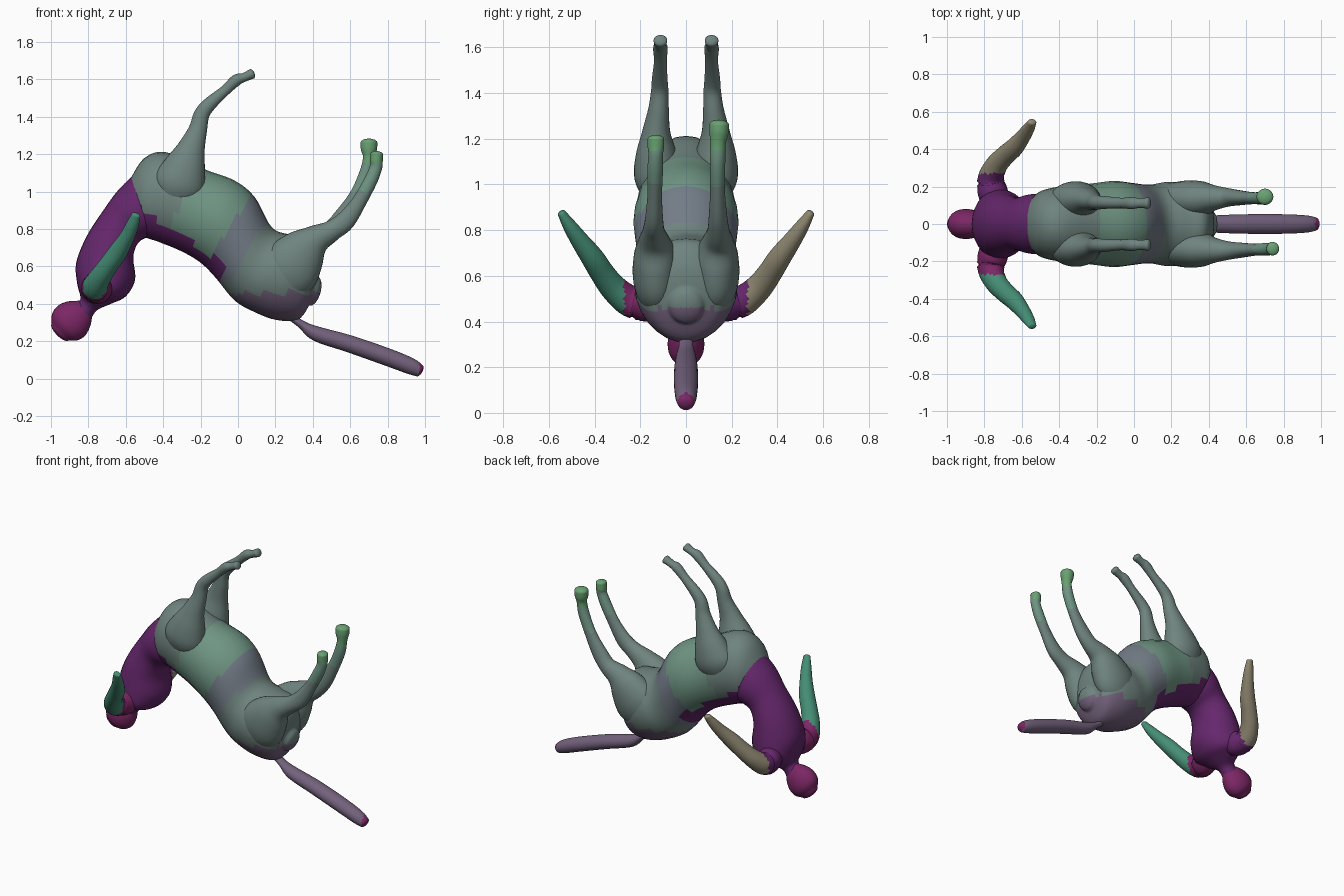
import bpy, math
from mathutils import Vector

V = Vector
COLORS = {
    "grey_green": (0.16, 0.23, 0.21), "belly_green": (0.16, 0.30, 0.23),
    "slate": (0.17, 0.20, 0.24), "purple": (0.13, 0.02, 0.15),
    "plum": (0.20, 0.02, 0.13), "mauve": (0.17, 0.12, 0.20),
    "teal": (0.06, 0.27, 0.18), "tan": (0.28, 0.25, 0.17),
    "hoof_green": (0.14, 0.36, 0.17),
}
MATS = {}
for key, c in COLORS.items():
    MATS[key] = bpy.data.materials.new(key)
    MATS[key].diffuse_color = (*c, 1)


def spline(rows, steps):
    """Catmull-Rom interpolation of rows of numbers."""
    out = []
    n = len(rows)
    for i in range(n - 1):
        p = [rows[max(0, min(n - 1, i + k))] for k in (-1, 0, 1, 2)]
        for s in range(steps):
            t = s / steps
            out.append([0.5 * (2 * b + (c - a) * t + (2 * a - 5 * b + 4 * c - d) * t * t
                               + (3 * b - a - 3 * c + d) * t ** 3)
                        for a, b, c, d in zip(*p)])
    out.append(list(rows[-1]))
    return out


def skin(name, rings, paint):
    """Skin (centre, half axis, half axis) ellipses; paint maps a point to a colour."""
    sides = 28
    # rounded end caps
    def cap(a, b):
        (c, u, v) = a
        d = (c - b[0]).normalized() * min(u.length, v.length) * 0.5
        return [(c + d * math.sin(w), u * math.cos(w), v * math.cos(w))
                for w in (0.4, 0.8, 1.2, 1.5)]
    rings = cap(rings[0], rings[1])[::-1] + rings + cap(rings[-1], rings[-2])
    verts, faces = [], []
    for c, u, v in rings:
        for k in range(sides):
            a = 2 * math.pi * k / sides
            verts.append(c + u * math.cos(a) + v * math.sin(a))
    for i in range(len(rings) - 1):
        for k in range(sides):
            m = (k + 1) % sides
            faces.append((i * sides + k, i * sides + m,
                          (i + 1) * sides + m, (i + 1) * sides + k))
    faces.append(tuple(range(sides))[::-1])
    faces.append(tuple(range((len(rings) - 1) * sides, len(rings) * sides)))
    me = bpy.data.meshes.new(name)
    me.from_pydata(verts, [], faces)
    keys = [paint] if isinstance(paint, str) else list(COLORS)
    for key in keys:
        me.materials.append(MATS[key])
    for f in me.polygons:
        f.use_smooth = True
        if len(keys) > 1:
            f.material_index = keys.index(paint(f.center))
    me.update()
    ob = bpy.data.objects.new(name, me)
    bpy.context.collection.objects.link(ob)
    return ob


def slab(name, rows, paint):
    """Rows: x1, z1, x2, z2 (two outline points) and half width in y."""
    rings = []
    for x1, z1, x2, z2, w in spline(rows, 5):
        a, b = V((x1, 0, z1)), V((x2, 0, z2))
        rings.append(((a + b) / 2, (b - a) / 2, V((0, w, 0))))
    return skin(name, rings, paint)


def limb(name, rows, paint, side=1):
    """Rows: x, y, z, in-plane radius, sideways radius."""
    pts = spline(rows, 5)
    rings = []
    for i, (x, y, z, r, w) in enumerate(pts):
        t = (V(pts[min(i + 1, len(pts) - 1)][:3]) - V(pts[max(i - 1, 0)][:3])).normalized()
        s = V((0, 1, 0))
        s = (s - t * s.dot(t)).normalized()
        u = t.cross(s) * r
        rings.append((V((x, y, z)), u, s * w))
    rings = [tuple(V((p.x, p.y * side, p.z)) for p in ring) for ring in rings]
    return skin(name, rings, paint)


# horse barrel, chest to rump
def body_paint(p):
    along = 0.83 * p.x - 0.55 * p.z
    up = 0.55 * p.x + 0.83 * p.z
    if up < 0.47 and along < -0.38:
        return "purple"
    if along < -0.76:
        return "grey_green"
    if along < -0.48:
        return "belly_green"
    if along < -0.33:
        return "slate"
    return "mauve" if p.z < 0.46 else "grey_green"


slab("horse_body", [
    (-0.57, 0.86, -0.58, 1.06, 0.10), (-0.52, 0.77, -0.50, 1.18, 0.17),
    (-0.42, 0.73, -0.38, 1.21, 0.20), (-0.30, 0.68, -0.18, 1.12, 0.215),
    (-0.20, 0.62, -0.02, 1.06, 0.23), (-0.12, 0.54, 0.09, 0.97, 0.22),
    (-0.02, 0.42, 0.18, 0.81, 0.21), (0.08, 0.36, 0.28, 0.77, 0.225),
    (0.20, 0.315, 0.38, 0.75, 0.215), (0.32, 0.315, 0.425, 0.65, 0.16),
    (0.38, 0.39, 0.425, 0.55, 0.08)], body_paint)

# human torso, waist to neck
slab("torso", [
    (-0.50, 1.14, -0.38, 0.80, 0.15), (-0.63, 1.02, -0.46, 0.765, 0.16),
    (-0.72, 0.90, -0.53, 0.73, 0.14), (-0.81, 0.76, -0.56, 0.65, 0.16),
    (-0.865, 0.62, -0.55, 0.53, 0.18), (-0.86, 0.51, -0.60, 0.44, 0.185),
    (-0.845, 0.45, -0.68, 0.40, 0.12), (-0.845, 0.42, -0.755, 0.365, 0.06),
    (-0.89, 0.38, -0.79, 0.31, 0.055)], "purple")

# head
limb("head", [
    (-0.815, 0, 0.375, 0.055, 0.045), (-0.85, 0, 0.345, 0.09, 0.068),
    (-0.89, 0, 0.31, 0.108, 0.08), (-0.925, 0, 0.275, 0.098, 0.075),
    (-0.95, 0, 0.25, 0.065, 0.05)], "plum")

# tail
limb("tail", [
    (0.27, 0, 0.34, 0.02, 0.03), (0.34, 0, 0.29, 0.022, 0.032),
    (0.42, 0, 0.24, 0.04, 0.045), (0.60, 0, 0.185, 0.046, 0.052),
    (0.80, 0, 0.115, 0.047, 0.052), (0.92, 0, 0.068, 0.044, 0.046),
    (0.97, 0, 0.043, 0.034, 0.036)],
    lambda p: "plum" if p.x > 0.97 else "mauve")

for side, tag in ((-1, "near"), (1, "far")):
    # arm with chest muscle, shoulder, forearm and flat hand
    limb("arm_" + tag, [
        (-0.73, 0.10, 0.50, 0.07, 0.07), (-0.755, 0.17, 0.485, 0.085, 0.08),
        (-0.765, 0.245, 0.49, 0.07, 0.07), (-0.735, 0.315, 0.545, 0.058, 0.06),
        (-0.69, 0.365, 0.61, 0.052, 0.054), (-0.64, 0.41, 0.68, 0.05, 0.05),
        (-0.595, 0.465, 0.755, 0.04, 0.04), (-0.565, 0.51, 0.82, 0.034, 0.03),
        (-0.545, 0.545, 0.875, 0.024, 0.018)],
        lambda p, s=side: ("plum" if s < 0 else "purple") if abs(p.y) < 0.27
        else ("teal" if s < 0 else "tan"), side)

    # front leg
    limb("front_leg_" + tag, [
        (-0.36, 0.11, 0.93, 0.09, 0.06), (-0.32, 0.125, 1.03, 0.14, 0.10),
        (-0.285, 0.13, 1.13, 0.115, 0.09), (-0.25, 0.13, 1.23, 0.075, 0.062),
        (-0.215, 0.12, 1.33, 0.05, 0.045), (-0.195, 0.115, 1.41, 0.042, 0.038),
        (-0.155, 0.115, 1.465, 0.037, 0.034), (-0.07, 0.112, 1.54, 0.028, 0.028),
        (-0.01, 0.112, 1.595, 0.031, 0.032), (0.03, 0.112, 1.61, 0.024, 0.026),
        (0.075, 0.112, 1.63, 0.027, 0.03)], "grey_green", side)

    # hind leg, feet slightly different on each side
    if side < 0:
        lower = [(0.575, 0.14, 0.845, 0.052, 0.04), (0.65, 0.137, 0.95, 0.039, 0.032),
                 (0.71, 0.135, 1.06, 0.036, 0.034), (0.738, 0.133, 1.13, 0.033, 0.032),
                 (0.74, 0.132, 1.165, 0.034, 0.036), (0.742, 0.132, 1.20, 0.034, 0.036)]
    else:
        lower = [(0.565, 0.14, 0.865, 0.052, 0.04), (0.635, 0.138, 0.98, 0.039, 0.032),
                 (0.685, 0.138, 1.10, 0.036, 0.034), (0.70, 0.14, 1.18, 0.032, 0.034),
                 (0.70, 0.144, 1.225, 0.043, 0.042), (0.70, 0.146, 1.262, 0.045, 0.043)]
    limb("hind_leg_" + tag, [
        (0.19, 0.12, 0.48, 0.11, 0.07), (0.27, 0.13, 0.58, 0.16, 0.10),
        (0.35, 0.135, 0.68, 0.13, 0.095), (0.42, 0.14, 0.745, 0.08, 0.07),
        (0.50, 0.142, 0.79, 0.056, 0.05)] + lower,
        lambda p: "hoof_green" if p.z > 1.15 else
        ("belly_green" if p.z > 1.0 else "grey_green"), side)
